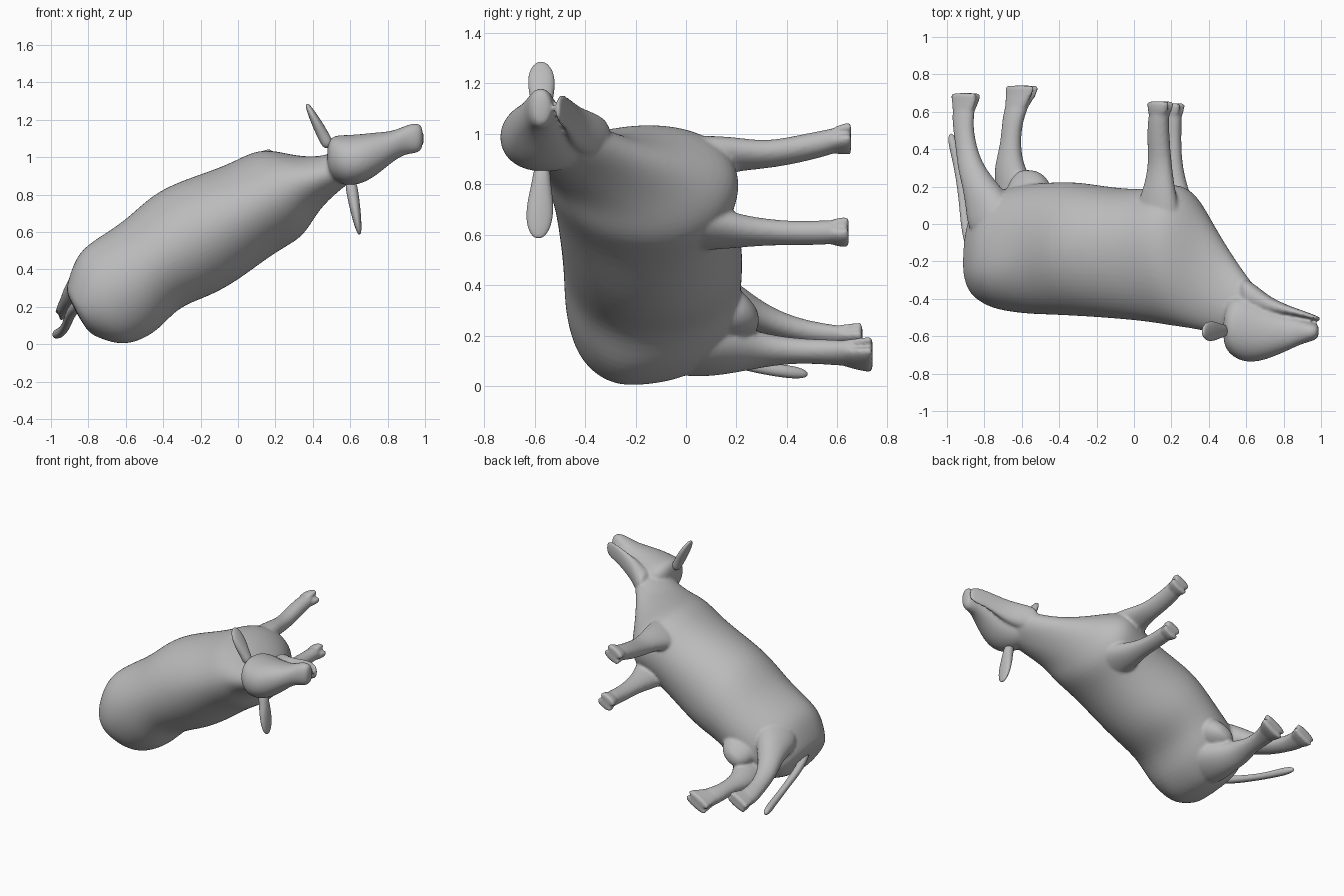
import bpy, bmesh, math
from mathutils import Vector

hide = bpy.data.materials.new("grey_hide")
hide.diffuse_color = (0.5, 0.5, 0.5, 1)

# Animal frame: D runs tail to head, N across the body, -y is the spine side
D = Vector((0.875, 0, 0.485))
N = Vector((-0.485, 0, 0.875))
Y = Vector((0, 1, 0))
Z = Vector((0, 0, 1))


def loft(name, sections, seg=16, power=0.92, power2=None, levels=2):
    """Skin rings given as (centre, half-axis a, half-axis b[, half-axis on the -b side])."""
    bm = bmesh.new()
    rings = []
    for c, a, b, *rest in sections:
        ring = []
        for i in range(seg):
            t = 2 * math.pi * i / seg
            u, v = math.cos(t), math.sin(t)
            p = power2 if power2 and v < 0 else power
            axis = rest[0] if rest and v < 0 else b
            u = math.copysign(abs(u) ** p, u)
            v = math.copysign(abs(v) ** p, v)
            ring.append(bm.verts.new(Vector(c) + a * u + axis * v))
        rings.append(ring)
    for r, q in zip(rings, rings[1:]):
        for i in range(seg):
            j = (i + 1) % seg
            bm.faces.new((r[i], r[j], q[j], q[i]))
    bm.faces.new(rings[0][::-1])
    bm.faces.new(rings[-1])
    bmesh.ops.recalc_face_normals(bm, faces=bm.faces)
    for f in bm.faces:
        f.smooth = True
    me = bpy.data.meshes.new(name)
    bm.to_mesh(me)
    bm.free()
    ob = bpy.data.objects.new(name, me)
    bpy.context.collection.objects.link(ob)
    me.materials.append(hide)
    if levels:
        m = ob.modifiers.new("smooth", "SUBSURF")
        m.levels = m.render_levels = levels
    return ob


flesh = []

# Torso and neck: position along D, side limits, spine, widest and belly levels
torso = [(-.675, .45, .68, -.36, -.22, .03), (-.645, .40, .725, -.40, -.22, .10),
         (-.57, .31, .80, -.445, -.23, .16), (-.48, .265, .86, -.47, -.22, .20),
         (-.33, .262, .868, -.488, -.19, .225), (-.187, .325, .88, -.492, -.15, .23),
         (-.01, .29, .93, -.50, -.13, .235), (.165, .29, .918, -.51, -.13, .205),
         (.417, .33, .868, -.53, -.12, .185), (.57, .322, .872, -.555, -.12, .23),
         (.67, .38, .82, -.565, -.15, .19), (.76, .427, .73, -.58, -.27, .05),
         (.89, .458, .652, -.603, -.42, -.15), (1.0, .47, .652, -.622, -.48, -.285),
         (1.07, .49, .62, -.62, -.50, -.36)]
flesh.append(loft("torso", [
    (D * s + N * (lo + hi) / 2 + Y * mid, N * (hi - lo) / 2, Y * (bot - mid), Y * (mid - top))
    for s, lo, hi, top, mid, bot in torso], power=0.96, power2=1.03))


# Head and jaw: x, lower/upper z, forehead/chin y
def head_part(name, rows):
    return loft(name, [((x, (y0 + y1) / 2, (z0 + z1) / 2), Z * (z1 - z0) / 2, Y * (y1 - y0) / 2)
                       for x, z0, z1, y0, y1 in rows])


flesh.append(head_part("head", [
    (.475, .93, 1.08, -.64, -.48), (.51, .875, 1.12, -.70, -.39), (.58, .838, 1.12, -.743, -.36),
    (.67, .857, 1.127, -.74, -.41), (.75, .907, 1.135, -.71, -.455), (.83, .978, 1.14, -.675, -.49),
    (.90, 1.018, 1.173, -.64, -.512), (.96, 1.018, 1.188, -.626, -.527), (.99, 1.045, 1.165, -.605, -.537)]))
flesh.append(head_part("lower_jaw", [
    (.56, .90, 1.07, -.46, -.27), (.64, .91, 1.09, -.47, -.315), (.72, .94, 1.11, -.485, -.385),
    (.80, .98, 1.13, -.485, -.425), (.88, 1.02, 1.15, -.495, -.455), (.95, 1.03, 1.16, -.51, -.48),
    (1.0, 1.06, 1.14, -.52, -.50)]))

# Legs: x, y, z, half-length along D, half-width along N; last row is the hoof
legs = {
    "upper_front_leg": [(.12, -.1, .88, .16, .08), (.125, .08, .905, .13, .072), (.135, .2, .92, .088, .058),
                        (.14, .32, .915, .066, .049), (.13, .45, .94, .063, .053), (.13, .56, .965, .058, .05),
                        (.14, .655, .98, .068, .051)],
    "lower_front_leg": [(.22, -.1, .625, .16, .08), (.212, .08, .632, .13, .077), (.203, .2, .615, .088, .06),
                        (.2, .32, .61, .061, .048), (.2, .45, .605, .054, .045), (.205, .56, .61, .053, .047),
                        (.205, .645, .61, .062, .051)],
    "upper_back_leg": [(-.72, -.1, .41, .18, .1), (-.76, .08, .38, .15, .09), (-.815, .2, .33, .11, .076),
                       (-.872, .3, .27, .076, .058), (-.9, .42, .225, .057, .047), (-.92, .56, .197, .06, .042),
                       (-.9, .70, .19, .082, .041)],
    "lower_back_leg": [(-.58, -.1, .165, .18, .1), (-.6, .08, .152, .16, .1), (-.63, .2, .147, .12, .083),
                       (-.67, .3, .142, .086, .062), (-.66, .43, .14, .053, .047), (-.65, .57, .135, .06, .046),
                       (-.6, .74, .125, .091, .048)],
}
for name, rows in legs.items():
    x, y, z, a, b = rows[-1]
    flesh.append(loft(name, [((px, py, pz), D * pa, N * pb) for px, py, pz, pa, pb in rows[:-1]]
                      + [((x, y - .04, z), D * a * .88, N * b * .88)]))
    # Cloven hoof: two toes side by side
    px, py, pz, pa, pb = rows[-2]
    for side in (-1, 1):
        off = N * b * .5 * side
        flesh.append(loft(name + "_toe", [
            (Vector((px, py, pz)) + off * .6, D * pa * .8, N * pb * .5),
            (Vector((x, y - .045, z)) + off, D * a * .92, N * b * .52),
            (Vector((x, y - .004, z)) + off, D * a, N * b * .52),
            (Vector((x, y, z)) + off, D * a * .97, N * b * .5)], levels=1))

# Udder between the back legs
flesh.append(loft("udder", [((-.56, .1, .30), D * .13, N * .11), ((-.56, .2, .29), D * .13, N * .10),
                            ((-.56, .26, .27), D * .09, N * .06), ((-.57, .29, .26), D * .04, N * .03)]))

# Merge the flesh into one continuous skin
for ob in flesh:
    ob.select_set(True)
bpy.context.view_layer.objects.active = flesh[0]
bpy.ops.object.convert(target="MESH")
bpy.ops.object.join()
cow = bpy.context.view_layer.objects.active
cow.name = "body"
m = cow.modifiers.new("skin", "REMESH")
m.mode = "VOXEL"
m.voxel_size = 0.01
m.use_smooth_shade = True
m = cow.modifiers.new("soften", "SMOOTH")
m.factor = 0.5
m.iterations = 4

# Ears: flat leaves from base to tip
for name, base, tip in (("upper_ear", (.49, -.57, 1.05), (.367, -.575, 1.285)),
                        ("lower_ear", (.60, -.57, .88), (.65, -.585, .585))):
    base, tip = Vector(base), Vector(tip)
    flat = (tip - base).cross(Y).normalized()
    loft(name, [(base.lerp(tip, f), Y * w, flat * t) for f, w, t in
                ((0, .033, .033), (.25, .038, .033), (.5, .054, .03), (.75, .056, .023),
                 (.92, .039, .015), (1, .014, .007))], seg=12)

# Tail hanging behind the rump
loft("tail", [(c, Vector((1, 0, 0)) * r, Z * r) for c, r in
              (((-.85, -.2, .22), .03), ((-.895, -.05, .17), .03), ((-.91, .1, .12), .025),
               ((-.93, .25, .08), .024), ((-.95, .36, .062), .027), ((-.97, .44, .053), .027),
               ((-.978, .485, .047), .012))], seg=10)
